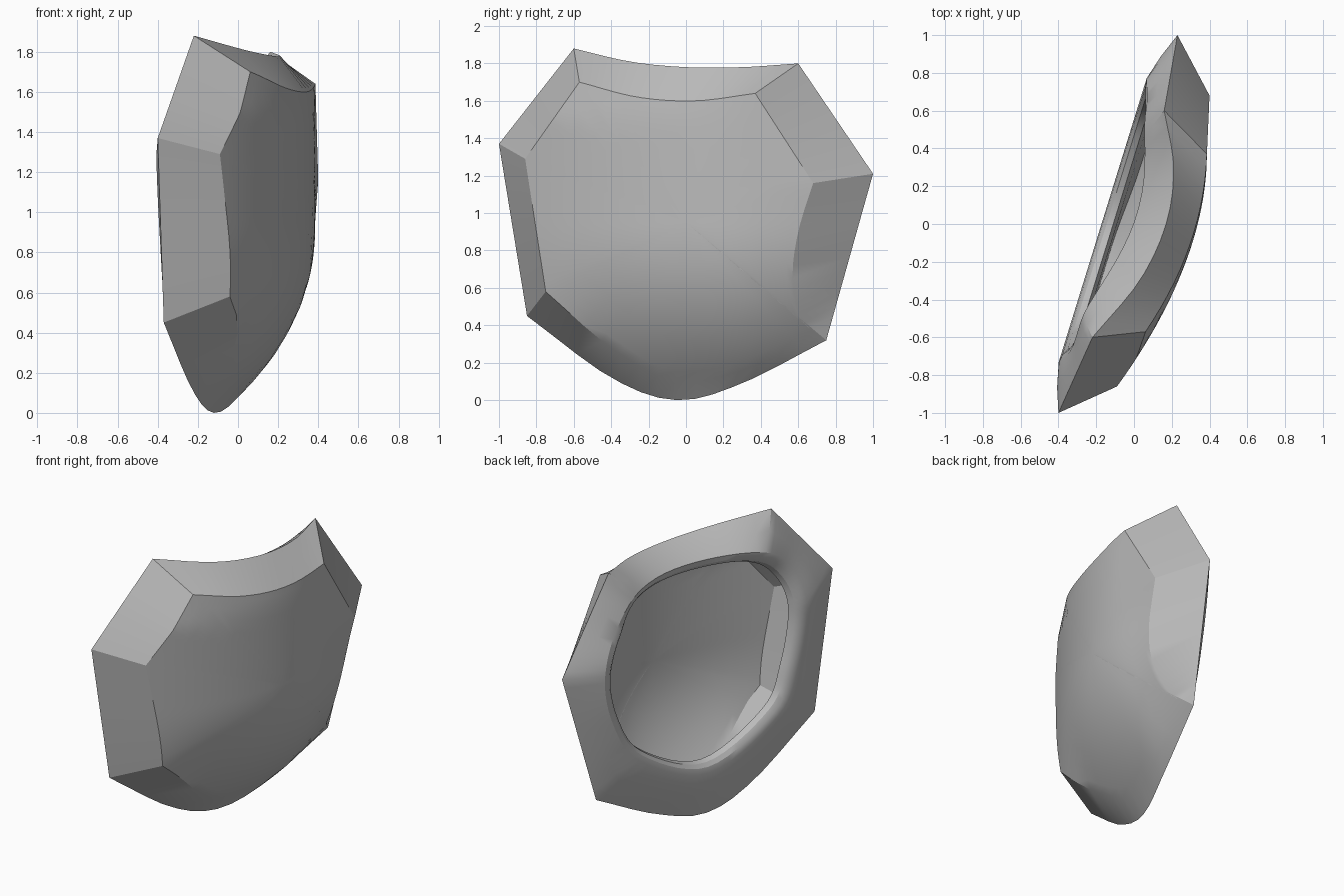
import bpy, bmesh, math
from mathutils import Vector

cube = bpy.data.objects.get("Cube")
if cube:
    bpy.data.objects.remove(cube, do_unlink=True)

STEPS = 14             # samples along each side of the outline
MID = Vector((0.02, 1.02))
CORE = Vector((0.1, 0, 0.95))


def spline(pts, n, closed=False):
    """Sample a smooth curve through the points, leaving out its end."""
    pts = [Vector(p) for p in pts]
    if closed:
        ext = [pts[-1]] + pts + pts[:2]
    else:
        ext = [2 * pts[0] - pts[1]] + pts + [2 * pts[-1] - pts[-2]]
    spans = len(ext) - 3
    out = []
    for i in range(n):
        k, t = divmod(i / n * spans, 1)
        a, b, c, d = ext[int(k):int(k) + 4]
        out.append(b + (c - a) * t / 2 + (2 * a - 5 * b + 4 * c - d) * t * t / 2
                   + (3 * b - a - 3 * c + d) * t ** 3 / 2)
    return out


def loop(sides):
    """Join sides; each side ends where the next begins."""
    out = []
    for i, side in enumerate(sides):
        out += spline(side + [sides[(i + 1) % len(sides)][0]], STEPS)
    return out


def front_x(y, z):
    """Depth of the domed outer face."""
    x = 0.385 + 0.045 * max(0, y - 0.35)
    x -= 0.475 * (max(0, 0.35 - y) / 1.21) ** 1.85
    x -= 0.235 * max(0, y - 0.35) * max(0, 1.15 - z)
    x -= 0.2 * max(0, 0.37 - y) * max(0, z - 1.5)
    under = 0.46 * (max(0, 0.95 - z) / 0.95) ** 2.25
    return x - under * (1 - 0.5 * min(1, max(0, (-0.45 - y) / 0.3)))


def dome(scale, inset=0.0):
    """A copy of the face outline, shrunk and laid on the dome."""
    out = []
    for p in face_edge:
        y, z = p.x * scale, 0.95 + (p.y - 0.95) * scale
        out.append(Vector((front_x(y, z) - inset, y, z)))
    return out


def opening(scale, depth):
    """Loop around the hollow, tilted with the back and set in at the top."""
    out = []
    for p in hole_edge:
        y, z = MID + (p - MID) * scale
        t = min(1, max(0, (z - 1.2) / 0.35))
        notch = max(0, 1 - ((y - 0.05) / 0.55) ** 2) ** 1.5
        lift = (0.05 + 0.12 * notch) * t * t * (3 - 2 * t)
        out.append(Vector((depth + 0.31 * y + lift, y, z)))
    return out


# Outer rim outline, as (y, z, x)
rim_edge = loop([
    [(-0.6, 1.88, -0.22), (-0.3, 1.81, 0.03), (0, 1.78, 0.17), (0.3, 1.78, 0.21)],
    [(0.6, 1.8, 0.16)],
    [(1, 1.21, 0.23)],
    [(0.75, 0.32, 0.15), (0.3, 0.09, 0.01), (-0.05, 0, -0.12), (-0.4, 0.12, -0.23)],
    [(-0.85, 0.45, -0.37)],
    [(-1, 1.37, -0.4)],
])

# Outline of the domed face, as (y, z)
face_edge = loop([
    [(-0.57, 1.7), (-0.26, 1.62), (0.05, 1.6)],
    [(0.37, 1.64)],
    [(0.68, 1.16), (0.6, 0.9), (0.57, 0.65), (0.62, 0.43)],
    [(0.72, 0.345), (0.33, 0.17), (-0.05, 0.1), (-0.4, 0.28)],
    [(-0.75, 0.58)],
    [(-0.86, 1.29)],
])

# Edge of the hollow, as (y, z), two points for each side of the rim
hole_edge = spline([
    (-0.42, 1.575), (-0.05, 1.6), (0.4, 1.56), (0.59, 1.39), (0.69, 1.17), (0.64, 0.87),
    (0.46, 0.59), (0.0, 0.38), (-0.46, 0.59), (-0.59, 0.85), (-0.65, 1.18), (-0.6, 1.42),
], 6 * STEPS, closed=True)

# Loops from the middle of the dome, over the rim, under the lip and along the inside
rim = [Vector((p.z, p.x, p.y)) for p in rim_edge]
ridge = opening(1.12, -0.172)
shoulder = [a.lerp(b, 0.5) + Vector((-0.008, 0, 0)) for a, b in zip(rim, ridge)]
inner_rim = [p.lerp(CORE, 0.12) for p in rim]
steps = [0.12, 0.28, 0.44, 0.6, 0.74, 0.86, 0.94, 1.0]
rings = [dome(s) for s in steps]
rings += [rim, shoulder, ridge, opening(1.06, -0.165), opening(1.02, -0.145),
          opening(1.0, -0.11), opening(1.1, -0.09), inner_rim]
rings += [dome(0.9 * s, 0.09) for s in reversed(steps)]

bm = bmesh.new()
rows = [[bm.verts.new(p) for p in ring] for ring in rings]
count = len(rim)
for a, b in zip(rows, rows[1:]):
    for i in range(count):
        j = (i + 1) % count
        bm.faces.new((a[i], a[j], b[j], b[i]))
for row, inset in ((rows[0], 0), (rows[-1], 0.09)):
    tip = bm.verts.new((front_x(0, 0.95) - inset, 0, 0.95))
    for i in range(count):
        bm.faces.new((row[i], row[(i + 1) % count], tip))
bmesh.ops.recalc_face_normals(bm, faces=bm.faces)

mesh = bpy.data.meshes.new("curved_guard_plate")
bm.to_mesh(mesh)
bm.free()
plate = bpy.data.objects.new("curved_guard_plate", mesh)
bpy.context.collection.objects.link(plate)

# Plain grey colour
grey = bpy.data.materials.new("plain_grey")
grey.use_nodes = True
grey.diffuse_color = (0.5, 0.5, 0.5, 1)
grey.node_tree.nodes["Principled BSDF"].inputs["Base Color"].default_value = (0.5, 0.5, 0.5, 1)
mesh.materials.append(grey)

bpy.ops.object.select_all(action="DESELECT")
plate.select_set(True)
bpy.context.view_layer.objects.active = plate
bpy.ops.object.shade_smooth_by_angle(angle=math.radians(25))
